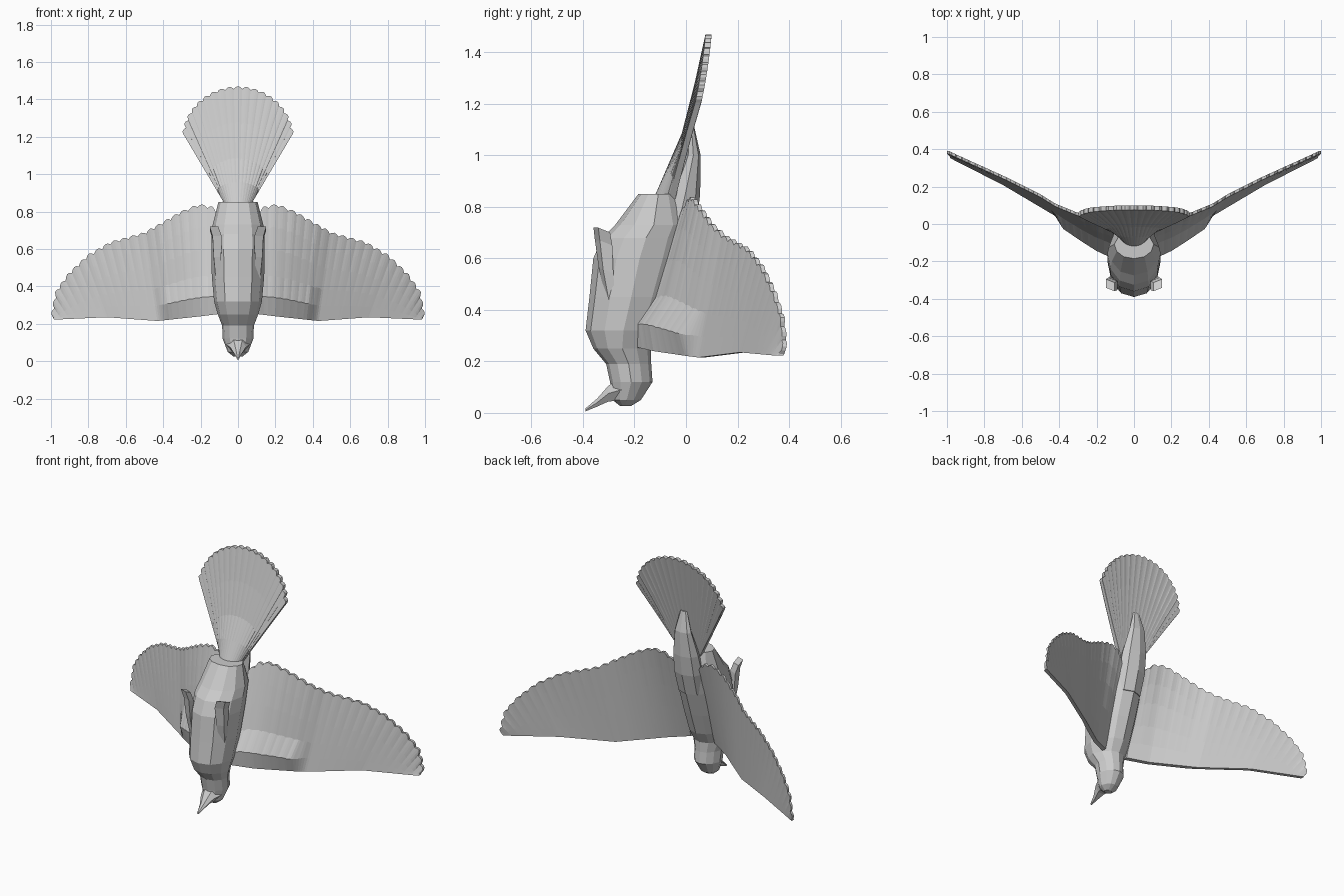
import bpy, bmesh, math
from mathutils import Vector

cube = bpy.data.objects.get("Cube")
if cube:
    bpy.data.objects.remove(cube)

grey = bpy.data.materials.new("plain grey")
grey.use_nodes = True
COLOUR = (0.6, 0.6, 0.6, 1)
grey.diffuse_color = COLOUR
grey.node_tree.nodes["Principled BSDF"].inputs["Base Color"].default_value = COLOUR


def finish(name, bm):
    bmesh.ops.recalc_face_normals(bm, faces=bm.faces)
    mesh = bpy.data.meshes.new(name)
    bm.to_mesh(mesh)
    bm.free()
    mesh.materials.append(grey)
    obj = bpy.data.objects.new(name, mesh)
    bpy.context.collection.objects.link(obj)
    return obj


def loft(name, rings):
    """Skin closed rings of points and cap both ends."""
    bm = bmesh.new()
    rows = [[bm.verts.new(p) for p in ring] for ring in rings]
    n = len(rows[0])
    for a, b in zip(rows, rows[1:]):
        for i in range(n):
            j = (i + 1) % n
            bm.faces.new((a[i], a[j], b[j], b[i]))
    bm.faces.new(rows[0])
    bm.faces.new(rows[-1])
    return finish(name, bm)


def oval(z, front, back, half, sides=12, pinch=0.2):
    """Horizontal egg section, full at the front and narrower at the back."""
    mid, depth = (front + back) / 2, (back - front) / 2
    pts = []
    for i in range(sides):
        a = math.tau * i / sides
        s, c = math.sin(a), math.cos(a)
        full = math.copysign(abs(s) ** 0.9, s)
        pts.append((half * full * (1 - pinch * max(0, c)), mid + depth * c, z))
    return pts


def along(path, t):
    """Point at fraction t of the length of a polyline."""
    path = [Vector(p) for p in path]
    lengths = [(b - a).length for a, b in zip(path, path[1:])]
    d = t * sum(lengths)
    for a, b, l in zip(path, path[1:], lengths):
        if d <= l:
            return a.lerp(b, d / l)
        d -= l
    return path[-1]


def sheet(name, fronts, backs):
    """Thin closed solid between two matching grids of points."""
    bm = bmesh.new()
    f = [[bm.verts.new(p) for p in row] for row in fronts]
    b = [[bm.verts.new(p) for p in row] for row in backs]
    m, n = len(f), len(f[0])
    for g in (f, b):
        for i in range(m - 1):
            for j in range(n - 1):
                bm.faces.new((g[i][j], g[i + 1][j], g[i + 1][j + 1], g[i][j + 1]))
    for i in range(m - 1):
        for j in (0, n - 1):
            bm.faces.new((f[i][j], f[i + 1][j], b[i + 1][j], b[i][j]))
    for j in range(n - 1):
        for i in (0, m - 1):
            bm.faces.new((f[i][j], f[i][j + 1], b[i][j + 1], b[i][j]))
    return finish(name, bm)


def mirror(obj):
    obj.modifiers.new("other side", "MIRROR")


# Body and head: z, front y, back y, half width
BODY = [(0.026, -0.255, -0.215, 0.025), (0.05, -0.285, -0.175, 0.055),
        (0.12, -0.295, -0.13, 0.082), (0.19, -0.31, -0.135, 0.085),
        (0.25, -0.36, -0.135, 0.108), (0.32, -0.39, -0.095, 0.128),
        (0.45, -0.375, -0.05, 0.14), (0.60, -0.36, 0.0, 0.143),
        (0.68, -0.325, 0.015, 0.142), (0.73, -0.275, 0.025, 0.135),
        (0.85, -0.185, -0.03, 0.105)]
loft("body", [oval(*r) for r in BODY])

# Tapered rump running up behind the tail
RUMP = [(0.60, -0.15, 0.005, 0.085), (0.73, -0.10, 0.04, 0.09), (0.85, -0.06, 0.055, 0.082),
        (1.0, 0.0, 0.057, 0.056), (1.12, 0.012, 0.03, 0.022)]
loft("rump", [oval(*r, sides=8, pinch=0) for r in RUMP])

# Beak: y, z, half width, half height
BEAK = [(-0.25, 0.09, 0.065, 0.05), (-0.30, 0.076, 0.043, 0.036),
        (-0.345, 0.04, 0.02, 0.018), (-0.39, 0.012, 0.006, 0.007)]
loft("beak", [[(w * math.cos(a), y, z + h * math.sin(a))
               for a in (math.tau * k / 6 for k in range(6))] for y, z, w, h in BEAK])

# Folded legs lying on the belly, ending in small feet: x, y, z, half size
LEG = [(0.105, -0.29, 0.42, 0.012), (0.11, -0.31, 0.55, 0.02),
       (0.112, -0.32, 0.66, 0.024), (0.128, -0.327, 0.71, 0.023)]
mirror(loft("leg", [[(x + sx * s, y + sy * s + sx * s * 0.4, z - sy * s * 0.4)
                     for sx, sy in ((-1, -1), (1, -1), (1, 1), (-1, 1))]
                    for x, y, z, s in LEG]))

# Wings: feather rays fan from the leading edge to a scalloped trailing edge
LEAD = [(0.08, -0.175, 0.255), (0.20, -0.11, 0.24), (0.43, 0.06, 0.215),
        (0.70, 0.22, 0.235), (0.985, 0.365, 0.222)]
TRAIL = [(0.08, -0.02, 0.76), (0.14, 0.01, 0.815), (0.21, 0.025, 0.825), (0.30, 0.05, 0.79),
         (0.42, 0.10, 0.72), (0.50, 0.15, 0.675), (0.68, 0.24, 0.625), (0.80, 0.295, 0.555),
         (0.90, 0.34, 0.46), (0.965, 0.37, 0.37), (0.985, 0.38, 0.27), (0.985, 0.372, 0.228)]
LEVELS = (0, 0.17, 0.36, 0.6, 0.8, 1)
SCALLOPS, STEPS = 23, 4
fronts, backs = [], []
for i in range(SCALLOPS * STEPS + 1):
    t = i / (SCALLOPS * STEPS)
    lobe = abs(math.sin(math.pi * i / STEPS))
    start, end = along(LEAD, t), along(TRAIL, t)
    ray = (end - start).normalized()
    if t > 0.8:
        ray = ray.lerp(Vector((0.9, 0.4, 0.1)), (t - 0.8) * 5)
    end += ray * 0.016 * lobe
    front, back = [], []
    for u in LEVELS:
        p = start.lerp(end, u)
        ripple = 0.003 * (lobe - 0.5) * max(0, u - 0.3)
        thick = 0.012 - 0.004 * u
        # thick shoulder ridge near the leading edge of the inner wing
        inner = max(0, min(1, (0.43 - p.x) / 0.05))
        bulge = inner * {0: 0.005, 0.17: 0.045}.get(u, 0)
        front.append(p + Vector((0, -thick - bulge - ripple, 0)))
        back.append(p + Vector((0, thick - ripple, 0)))
    fronts.append(front)
    backs.append(back)
mirror(sheet("wing", fronts, backs))

# Tail fan: straight sides swept slightly back, scalloped end, swollen front root
fronts, backs = [], []
LOBES = 19
for i in range(LOBES * STEPS + 1):
    t = i / (LOBES * STEPS)
    a = math.radians(4 + 172 * t)
    lobe = abs(math.sin(math.pi * i / STEPS))
    r = 0.27 + 0.013 * lobe
    tip = Vector((r * 1.06 * math.cos(a), 0, 1.187 + r * math.sin(a)))
    base = Vector((0.065 * math.cos(math.pi * t), 0, 0.83))
    front, back = [], []
    for u in (0, 0.2, 0.4, 0.7, 1):
        p = base.lerp(tip, u)
        p.y = -0.05 + 0.225 * (p.z - 0.85) + 0.22 * p.x ** 2 - 0.002 * lobe * u
        root = 0.06 * max(0, 1 - u / 0.45) * math.sin(math.pi * t)
        front.append(p + Vector((0, -0.012 - root, 0)))
        back.append(p + Vector((0, 0.012, 0)))
    fronts.append(front)
    backs.append(back)
sheet("tail", fronts, backs)
